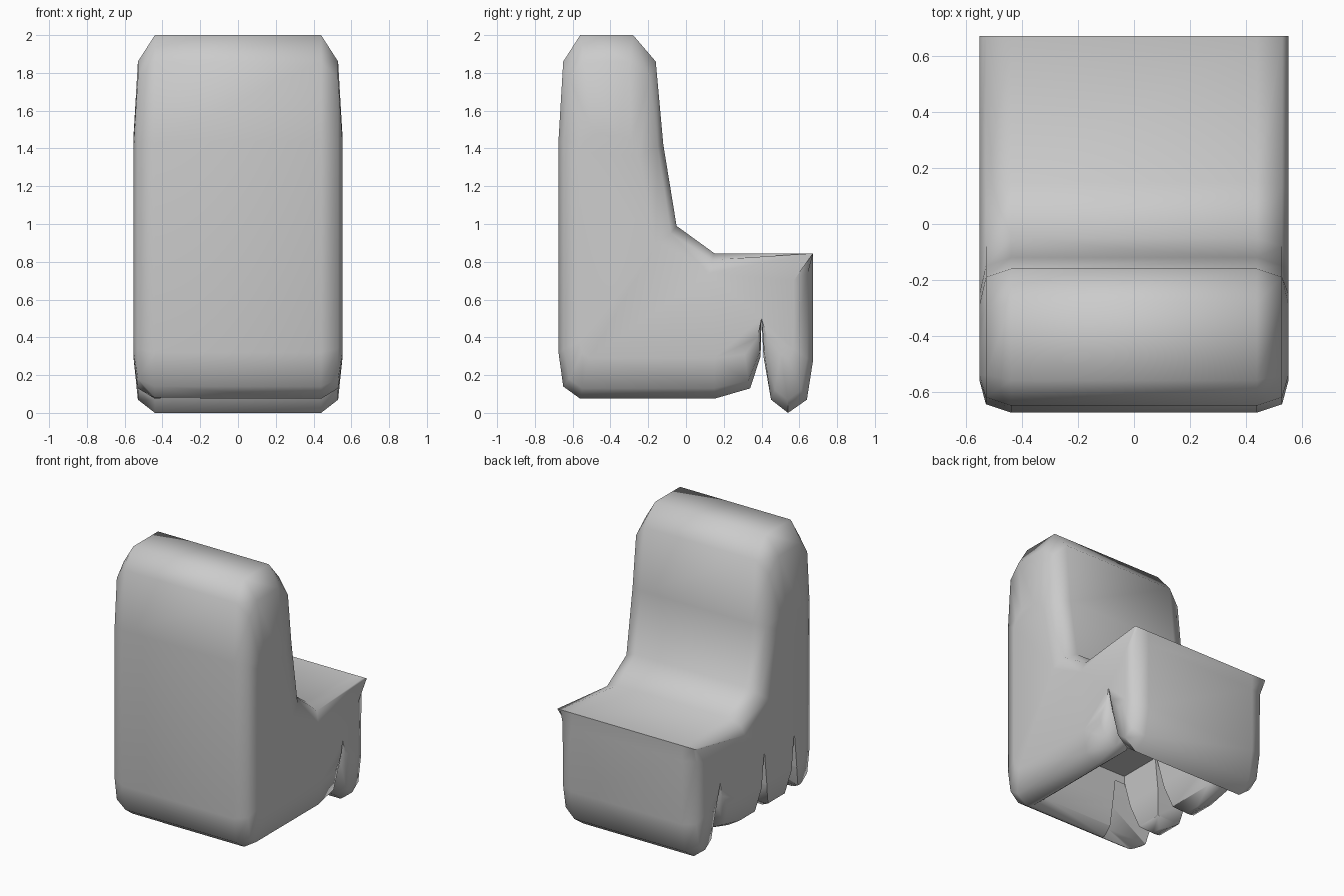
import bpy, bmesh

if "Cube" in bpy.data.objects:
    bpy.data.objects.remove(bpy.data.objects["Cube"])


def loft(name, rings):
    """Skin closed rings of equal point count and cap both ends."""
    bm = bmesh.new()
    rows = [[bm.verts.new(p) for p in ring] for ring in rings]
    n = len(rows[0])
    for a, b in zip(rows, rows[1:]):
        for i in range(n):
            j = (i + 1) % n
            bm.faces.new((a[i], a[j], b[j], b[i]))
    caps = [bm.faces.new(rows[0][::-1]), bm.faces.new(rows[-1])]
    bm.normal_update()
    bmesh.ops.triangulate(bm, faces=caps)
    # winding is consistent by construction; flip everything if inside out
    if bm.calc_volume(signed=True) < 0:
        bmesh.ops.reverse_faces(bm, faces=bm.faces[:])
    bm.normal_update()
    mesh = bpy.data.meshes.new(name)
    bm.to_mesh(mesh)
    bm.free()
    obj = bpy.data.objects.new(name, mesh)
    bpy.context.collection.objects.link(obj)
    return obj


def cut(target, cutter):
    """Subtract the cutter, keeping the old mesh if the result is empty."""
    for solver in ('EXACT', 'MANIFOLD', 'FLOAT'):
        mod = target.modifiers.new("cut", 'BOOLEAN')
        mod.operation = 'DIFFERENCE'
        mod.solver = solver
        mod.object = cutter
        bpy.context.view_layer.update()
        evaluated = target.evaluated_get(bpy.context.evaluated_depsgraph_get())
        mesh = bpy.data.meshes.new_from_object(evaluated)
        target.modifiers.remove(mod)
        if len(mesh.polygons) > 50:
            target.data = mesh
            break
    bpy.data.objects.remove(cutter)


# Side profiles (y, z): middle of the chair, rounded shoulder, flat side
middle = [(-.675, .32), (-.675, 1.44), (-.65, 1.86), (-.56, 2), (-.28, 2),
          (-.16, 1.86), (-.12, 1.42), (-.05, .99), (.15, .845), (.673, .845),
          (.673, .74), (.673, .28), (.64, .07), (.54, 0), (.45, .07),
          (.41, .3), (.4, .5), (.395, .3), (.34, .13), (.15, .075),
          (-.56, .075), (-.65, .14)]
shoulder = [(-.645, .34), (-.645, 1.43), (-.62, 1.77), (-.54, 1.86), (-.3, 1.86),
            (-.19, 1.77), (-.15, 1.41), (-.08, .95), (.14, .81), (.673, .845),
            (.645, .74), (.64, .29), (.61, .12), (.54, .07), (.47, .12),
            (.415, .32), (.4, .5), (.39, .32), (.33, .17), (.15, .13),
            (-.55, .13), (-.62, .18)]
side = [(-.56, .38), (-.56, 1.38), (-.54, 1.44), (-.48, 1.47), (-.36, 1.47),
        (-.29, 1.44), (-.25, 1.36), (-.16, .89), (.12, .74), (.673, .845),
        (.57, .7), (.57, .34), (.56, .31), (.54, .29), (.5, .31),
        (.43, .4), (.4, .5), (.38, .4), (.31, .31), (.15, .29),
        (-.51, .29), (-.55, .32)]
sections = [(-.553, side), (-.53, shoulder), (-.44, middle),
            (.44, middle), (.53, shoulder), (.553, side)]
chair = loft("chair_body", [[(x, y, z) for y, z in p] for x, p in sections])

# Hollow underside, leaving thick skirt-like legs
levels = [(-.1, .42, -.54), (.07, .42, -.54), (.13, .35, -.48),
          (.3, .31, -.45), (.5, .27, -.42)]
cut(chair, loft("cavity_cutter",
                [[(-x, y, z), (x, y, z), (x, .401, z), (-x, .401, z)] for z, x, y in levels]))

# Two tapering slits that divide the left side into separate legs
half = [(.16, -.12), (.14, .072), (.075, .128), (.03, .28), (.004, .52)]
for y0 in (-.1, -.44):
    outline = [(y0 + w, z) for w, z in half] + [(y0 - w, z) for w, z in reversed(half)]
    cut(chair, loft("slit_cutter", [[(x, y, z) for y, z in outline] for x in (-.7, -.2)]))

# Smooth finish
bpy.ops.object.select_all(action='DESELECT')
chair.select_set(True)
bpy.context.view_layer.objects.active = chair
bpy.ops.object.shade_smooth_by_angle(angle=1.0)
